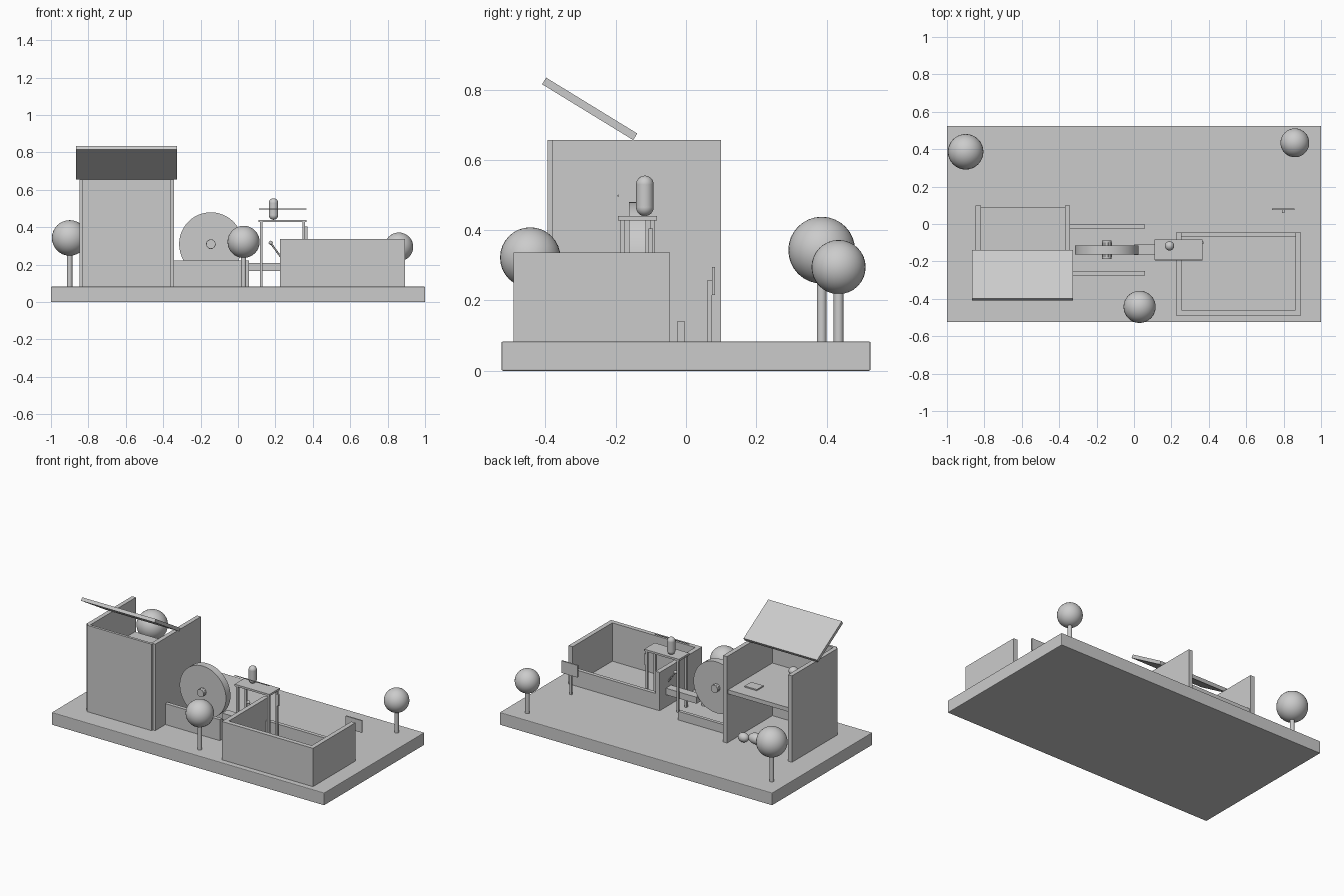
import bpy
import math
from mathutils import Vector, Matrix

cube = bpy.data.objects.get("Cube")
if cube:
    bpy.data.objects.remove(cube, do_unlink=True)

grey = bpy.data.materials.new("plain_grey")
grey.use_nodes = True
colour = (0.6, 0.6, 0.6, 1)
grey.diffuse_color = colour
grey.node_tree.nodes["Principled BSDF"].inputs["Base Color"].default_value = colour

GROUND = 0.083


def finish(name, smooth=False):
    ob = bpy.context.object
    ob.name = name
    ob.data.materials.append(grey)
    if smooth:
        bpy.ops.object.shade_smooth_by_angle()
    return ob


def box(name, x, y, z):
    """Box from (min, max) pairs."""
    spans = (x, y, z)
    bpy.ops.mesh.primitive_cube_add(size=1, location=[(a + b) / 2 for a, b in spans])
    bpy.context.object.scale = [b - a for a, b in spans]
    bpy.ops.object.transform_apply(location=False, rotation=False, scale=True)
    return finish(name)


def rod(name, start, end, radius, sides=20):
    a, b = Vector(start), Vector(end)
    bpy.ops.mesh.primitive_cylinder_add(vertices=sides, radius=radius,
                                        depth=(b - a).length, location=(a + b) / 2)
    bpy.context.object.rotation_euler = (b - a).to_track_quat('Z', 'Y').to_euler()
    return finish(name, True)


def ball(name, centre, radii):
    bpy.ops.mesh.primitive_uv_sphere_add(segments=32, ring_count=16, radius=1, location=centre)
    bpy.context.object.scale = radii
    bpy.ops.object.transform_apply(location=False, rotation=False, scale=True)
    return finish(name, True)


# Ground slab with a softened edge
base = box("base", (-1, 1), (-.525, .525), (0, GROUND))
bevel = base.modifiers.new("edge", 'BEVEL')
bevel.width = 0.004
bevel.segments = 2

# Tall house, open at the back, with a shelf
box("house_front_wall", (-.834, -.358), (-.394, -.377), (GROUND, .656))
for side, x in (("right", (-.847, -.818)), ("left", (-.37, -.341))):
    box("house_wall_" + side, x, (-.38, .099), (GROUND, .656))
box("house_shelf", (-.82, -.368), (-.38, .088), (.405, .432))
box("shelf_plate", (-.52, -.43), (-.07, 0), (.432, .44))
ball("shelf_ball", (-.565, -.32, .455), (.03, .03, .025))

# Raised roof panel
roof = box("roof", (-.865, -.325), (-.152, .152), (-.011, .011))
roof.location = (-.595, -.274, .745)
roof.rotation_euler.x = math.radians(-31.5)

# Resting figure at the foot of the house
ball("figure_body", (-.53, .02, .125), (.055, .035, .035))
ball("figure_head", (-.45, .04, .12), (.036, .03, .03))

# Toothed wheel on an axle
hub = Vector((-.145, -.138, .31))
rod("wheel", hub - Vector((0, .024, 0)), hub + Vector((0, .024, 0)), .17, 48)
rod("wheel_axle", hub - Vector((0, .05, 0)), hub + Vector((0, .05, 0)), .025)
for i in range(10):
    tooth = box("wheel_tooth", (.155, .205), (-.038, .038), (-.009, .009))
    turn = Matrix.Rotation(math.radians(90 + i * 36), 4, 'Y')
    tooth.matrix_world = Matrix.Translation(hub) @ turn

# Trough plates beside the wheel, and the beam leading away
box("trough_front", (-.341, .06), (-.275, -.25), (GROUND, .222))
box("trough_back", (-.341, .06), (-.025, -.003), (GROUND, .14))
box("beam", (.0, .235), (-.165, -.11), (.165, .208))

# Table with capsule, wire and lever
box("table_top", (.11, .365), (-.193, -.083), (.427, .44))
for x in (.118, .345):
    for y in (-.188, -.102):
        box("table_leg", (x, x + .014), (y, y + .014), (GROUND, .427))
rod("capsule_body", (.19, -.117, .465), (.19, -.117, .53), .025)
for z in (.465, .53):
    ball("capsule_end", (.19, -.117, z), (.025, .025, .025))
rod("wire", (.112, -.193, .498), (.365, -.193, .498), .003, 8)
box("table_post", (.355, .372), (-.106, -.094), (.33, .405))
rod("lever", (.175, -.14, .315), (.23, -.14, .24), .005, 12)
ball("lever_knob", (.175, -.14, .317), (.011, .011, .011))

# Open pen with a low back wall
box("pen_front", (.225, .893), (-.49, -.46), (GROUND, .337))
for side, x in (("right", (.225, .255)), ("left", (.863, .893))):
    box("pen_wall_" + side, x, (-.46, -.045), (GROUND, .337))
box("pen_back", (.255, .863), (-.07, -.045), (GROUND, .19))

# Signpost
box("sign_post", (.79, .804), (.06, .074), (GROUND, .257))
box("sign_board", (.737, .857), (.074, .083), (.215, .295))

# Round trees
for x, y, z, r in ((-.9, .386, .343, .095), (.86, .434, .295, .077), (.03, -.443, .322, .086)):
    rod("tree_trunk", (x, y, GROUND), (x, y, z), .014)
    ball("tree_crown", (x, y, z), (r, r, r))
